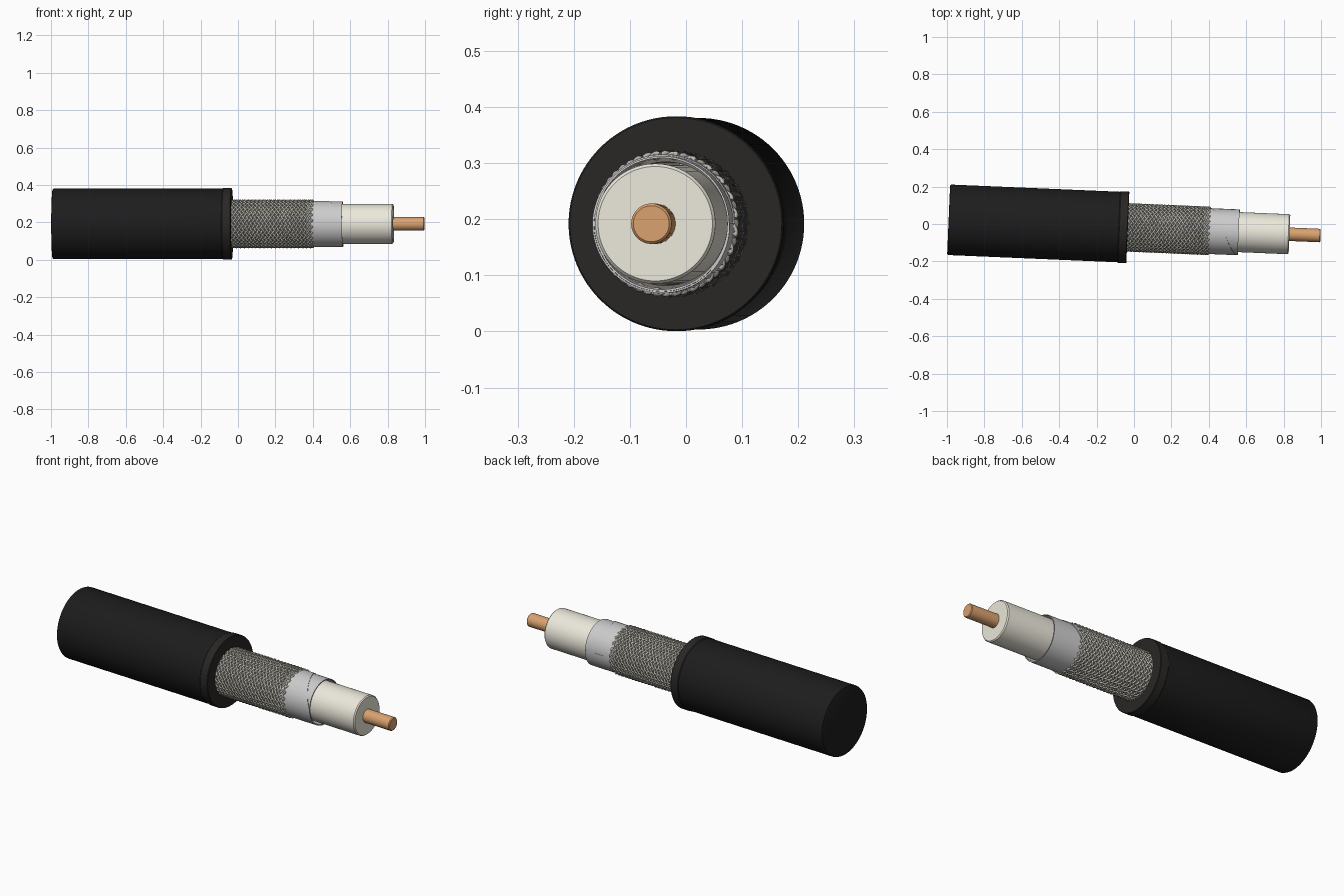
import bpy, bmesh, math

if "Cube" in bpy.data.objects:
    bpy.data.objects.remove(bpy.data.objects["Cube"])

AXIS_Z = 0.192
TILT = -math.atan(0.0425)
ORIGIN = (0, -0.0195, AXIS_Z)


def material(name, rgb):
    m = bpy.data.materials.new(name)
    m.diffuse_color = (*rgb, 1)
    m.use_nodes = True
    m.node_tree.nodes["Principled BSDF"].inputs["Base Color"].default_value = m.diffuse_color
    return m


BLACK = material("black_rubber", (0.012, 0.012, 0.012))
DARK = material("cut_rubber", (0.022, 0.02, 0.018))
STEEL = material("braid_metal", (0.50, 0.48, 0.42))
SHADE = material("braid_shadow", (0.16, 0.155, 0.135))
FOIL = material("foil", (0.68, 0.68, 0.67))
WHITE = material("insulator", (0.84, 0.81, 0.71))
COPPER = material("copper", (0.70, 0.36, 0.16))


def place(obj, mat):
    obj.data.materials.append(mat)
    obj.location = ORIGIN
    obj.rotation_euler = (0, 0, TILT)


def finish(name, bm, mat):
    bmesh.ops.remove_doubles(bm, verts=bm.verts, dist=1e-5)
    bmesh.ops.recalc_face_normals(bm, faces=bm.faces)
    mesh = bpy.data.meshes.new(name)
    bm.to_mesh(mesh)
    bm.free()
    obj = bpy.data.objects.new(name, mesh)
    bpy.context.collection.objects.link(obj)
    place(obj, mat)
    bpy.ops.object.select_all(action='DESELECT')
    obj.select_set(True)
    bpy.context.view_layer.objects.active = obj
    bpy.ops.object.shade_smooth_by_angle(angle=math.radians(30))
    return obj


def lathe(name, profile, mat, sides=96, closed=False):
    """Spin (x, radius) points about the cable axis."""
    bm = bmesh.new()
    vs = [bm.verts.new((x, r, 0)) for x, r in profile]
    pairs = list(zip(vs, vs[1:])) + ([(vs[-1], vs[0])] if closed else [])
    edges = [bm.edges.new(p) for p in pairs]
    bmesh.ops.spin(bm, geom=vs + edges, cent=(0, 0, 0), axis=(1, 0, 0),
                   angle=2 * math.pi, steps=sides)
    return finish(name, bm, mat)


# Outer jacket and the cut collar at its open end
lathe("jacket", [(-0.992, 0), (-0.992, 0.182), (-0.990, 0.186), (-0.985, 0.1885),
                 (-0.08, 0.1885), (-0.08, 0)], BLACK)
lathe("jacket_collar", [(-0.082, 0.126), (-0.082, 0.1885), (-0.078, 0.1915),
                        (-0.036, 0.1915), (-0.033, 0.189), (-0.033, 0.126)],
      DARK, closed=True)

# Insulator core and centre conductor
lathe("insulator", [(-0.08, 0), (-0.08, 0.107), (0.826, 0.107),
                    (0.832, 0.102), (0.832, 0)], WHITE)
lathe("conductor", [(0.8, 0), (0.8, 0.036), (0.994, 0.036),
                    (0.998, 0.032), (0.998, 0)], COPPER, sides=48)

# Foil wrap: inner tube plus an outer turn ending on a helical seam
lathe("foil_wrap", [(-0.08, 0.117), (0.56, 0.117), (0.56, 0.1205),
                    (-0.08, 0.1205)], FOIL, closed=True)
bm = bmesh.new()
rows = []
STEPS = 96
for i in range(STEPS + 1):
    a = 2 * math.pi * i / STEPS
    end = min(0.562, 0.40 + 0.162 * a / math.pi)
    r = 0.1238 - 0.0025 * max(0, i - 84) / 12
    ring = [(0.37, r - 0.003), (0.37, r), (end, r), (end, r - 0.003)]
    rows.append([bm.verts.new((x, q * math.cos(a), q * math.sin(a))) for x, q in ring])
for p, q in zip(rows, rows[1:]):
    for j in range(4):
        bm.faces.new((p[j], p[(j + 1) % 4], q[(j + 1) % 4], q[j]))
for cap in (rows[0], rows[-1]):
    bm.faces.new(cap)
finish("foil_overlap", bm, FOIL)

# Dark sleeve behind the woven wires
lathe("braid_backing", [(-0.08, 0.110), (0.398, 0.110), (0.398, 0.1215),
                        (-0.08, 0.1215)], SHADE, closed=True)

# Woven braid: two opposed helix families passing over and under
N, LEAD, RADIUS, WAVE, WIRE = 24, 0.5, 0.1225, 0.0035, 0.0052
X0, X1, POINTS = -0.05, 0.402, 131
for direction, name in ((1, "braid_right_hand"), (-1, "braid_left_hand")):
    cu = bpy.data.curves.new(name, 'CURVE')
    cu.dimensions = '3D'
    cu.bevel_depth = WIRE
    cu.bevel_resolution = 1
    cu.use_fill_caps = True
    for k in range(N):
        sp = cu.splines.new('POLY')
        sp.points.add(POINTS - 1)
        for i, pt in enumerate(sp.points):
            x = X0 + (X1 - X0) * i / (POINTS - 1)
            phi = 2 * math.pi * (x - X0) / LEAD
            a = 2 * math.pi * k / N + direction * phi
            r = RADIUS + direction * WAVE * math.cos(N * phi)
            pt.co = (x, r * math.cos(a), r * math.sin(a), 1)
        sp.use_smooth = True
    obj = bpy.data.objects.new(name, cu)
    bpy.context.collection.objects.link(obj)
    place(obj, STEEL)
